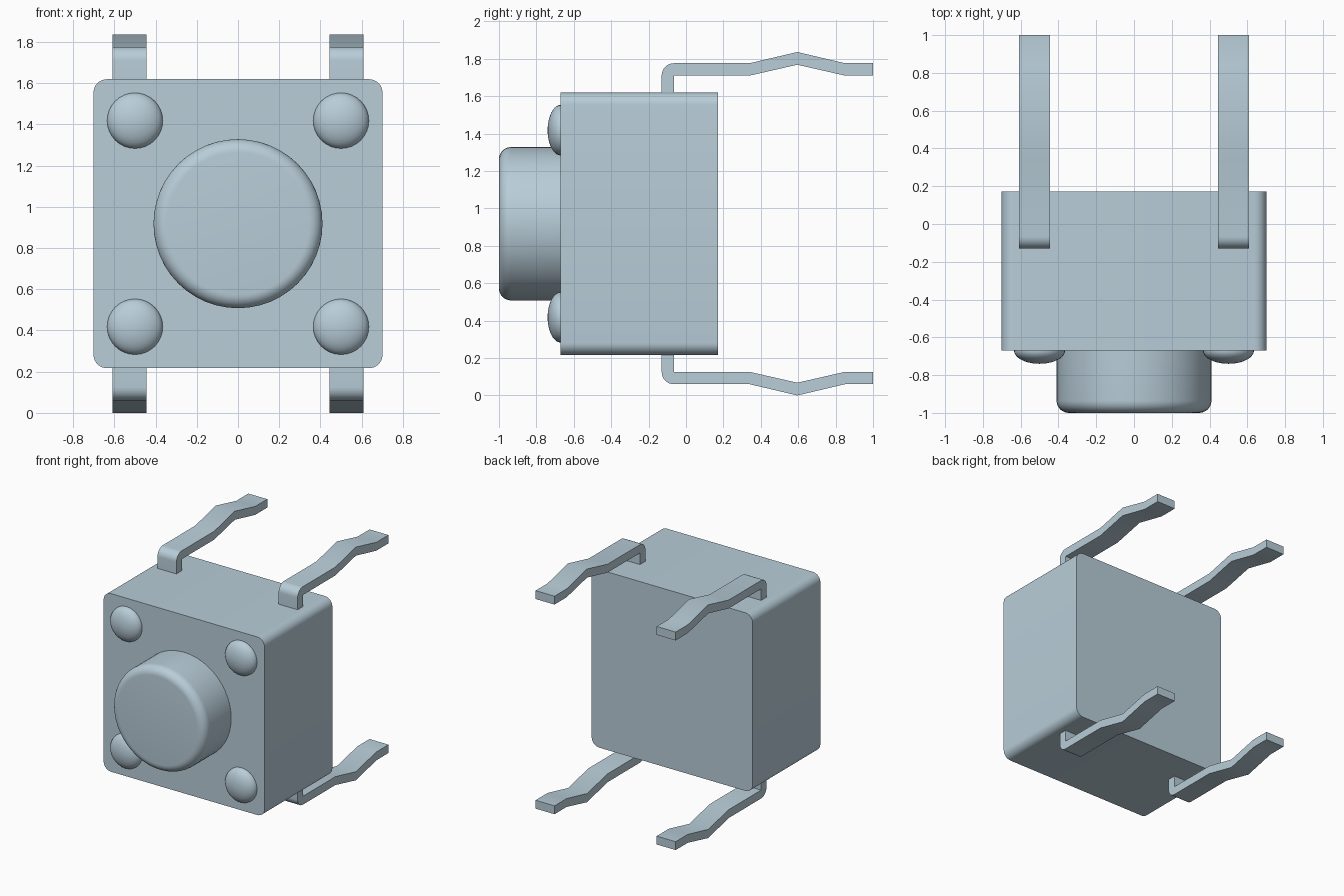
import bpy, bmesh, math
from mathutils import Vector

if "Cube" in bpy.data.objects:
    bpy.data.objects.remove(bpy.data.objects["Cube"])

ZC = 0.918  # height of the switch centre

metal = bpy.data.materials.new("pale_blue_grey")
metal.diffuse_color = (0.48, 0.61, 0.69, 1)
metal.use_nodes = True
metal.node_tree.nodes["Principled BSDF"].inputs["Base Color"].default_value = metal.diffuse_color


def finish(name, bm):
    """Turn a bmesh into a shaded object."""
    bmesh.ops.recalc_face_normals(bm, faces=bm.faces)
    me = bpy.data.meshes.new(name)
    bm.to_mesh(me)
    bm.free()
    me.materials.append(metal)
    ob = bpy.data.objects.new(name, me)
    bpy.context.collection.objects.link(ob)
    bpy.ops.object.select_all(action='DESELECT')
    ob.select_set(True)
    bpy.context.view_layer.objects.active = ob
    bpy.ops.object.shade_smooth_by_angle(angle=math.radians(30))
    return ob


def extrude(name, points, offset):
    """Extrude a closed outline along an offset."""
    bm = bmesh.new()
    face = bm.faces.new([bm.verts.new(p) for p in points])
    res = bmesh.ops.extrude_face_region(bm, geom=[face], use_keep_orig=True)
    verts = [g for g in res["geom"] if isinstance(g, bmesh.types.BMVert)]
    bmesh.ops.translate(bm, verts=verts, vec=Vector(offset))
    return finish(name, bm)


def lathe(name, profile, x, z, steps):
    """Spin a (radius, y) profile about an axis running front to back."""
    bm = bmesh.new()
    verts = [bm.verts.new((x + r, y, z)) for r, y in profile]
    edges = [bm.edges.new(pair) for pair in zip(verts, verts[1:])]
    bmesh.ops.spin(bm, geom=verts + edges, cent=(x, 0, z), axis=(0, 1, 0),
                   angle=math.tau, steps=steps)
    bmesh.ops.remove_doubles(bm, verts=bm.verts, dist=1e-4)
    return finish(name, bm)


def arc(cx, cy, rx, ry, start, end, n):
    """Points on an elliptical arc, angles in degrees."""
    return [(cx + rx * math.cos(math.radians(start + (end - start) * i / n)),
             cy + ry * math.sin(math.radians(start + (end - start) * i / n)))
            for i in range(n + 1)]


# Body: rounded square block
HALF, R = 0.701, 0.065
outline = []
for k, (sx, sz) in enumerate([(1, 1), (-1, 1), (-1, -1), (1, -1)]):
    outline += arc(sx * (HALF - R), ZC + sz * (HALF - R), R, R, 90 * k, 90 * k + 90, 8)
extrude("body", [(x, -0.67, z) for x, z in outline], (0, 0.842, 0))

# Round push button with a filleted front rim
rim = arc(0.345, -0.935, 0.065, 0.065, 0, -90, 8)
lathe("button", [(0, -0.66), (0.41, -0.66)] + rim + [(0, -1.0)], 0, ZC, 48)

# Domed corner rivets
dome = arc(0, -0.67, 0.135, 0.07, 0, -90, 10)
for sx in (-1, 1):
    for sz in (-1, 1):
        lathe("rivet", [(0, -0.66), (0.135, -0.66)] + dome, sx * 0.5, ZC + sz * 0.5, 32)

# Bent pins: strip outline in (y, height from centre), outer edge then inner edge
pin = [(-0.13, 0.68)] + arc(-0.065, 0.793, 0.065, 0.065, 180, 90, 8)
pin += [(0.34, 0.858), (0.595, 0.918), (0.85, 0.858), (1.0, 0.858),
        (1.0, 0.792), (0.85, 0.792), (0.595, 0.85), (0.34, 0.792),
        (-0.063, 0.792), (-0.063, 0.68)]
for sx in (-1, 1):
    for sz in (-1, 1):
        extrude("pin", [(sx * 0.5275 - 0.0825, y, ZC + sz * h) for y, h in pin], (0.165, 0, 0))
